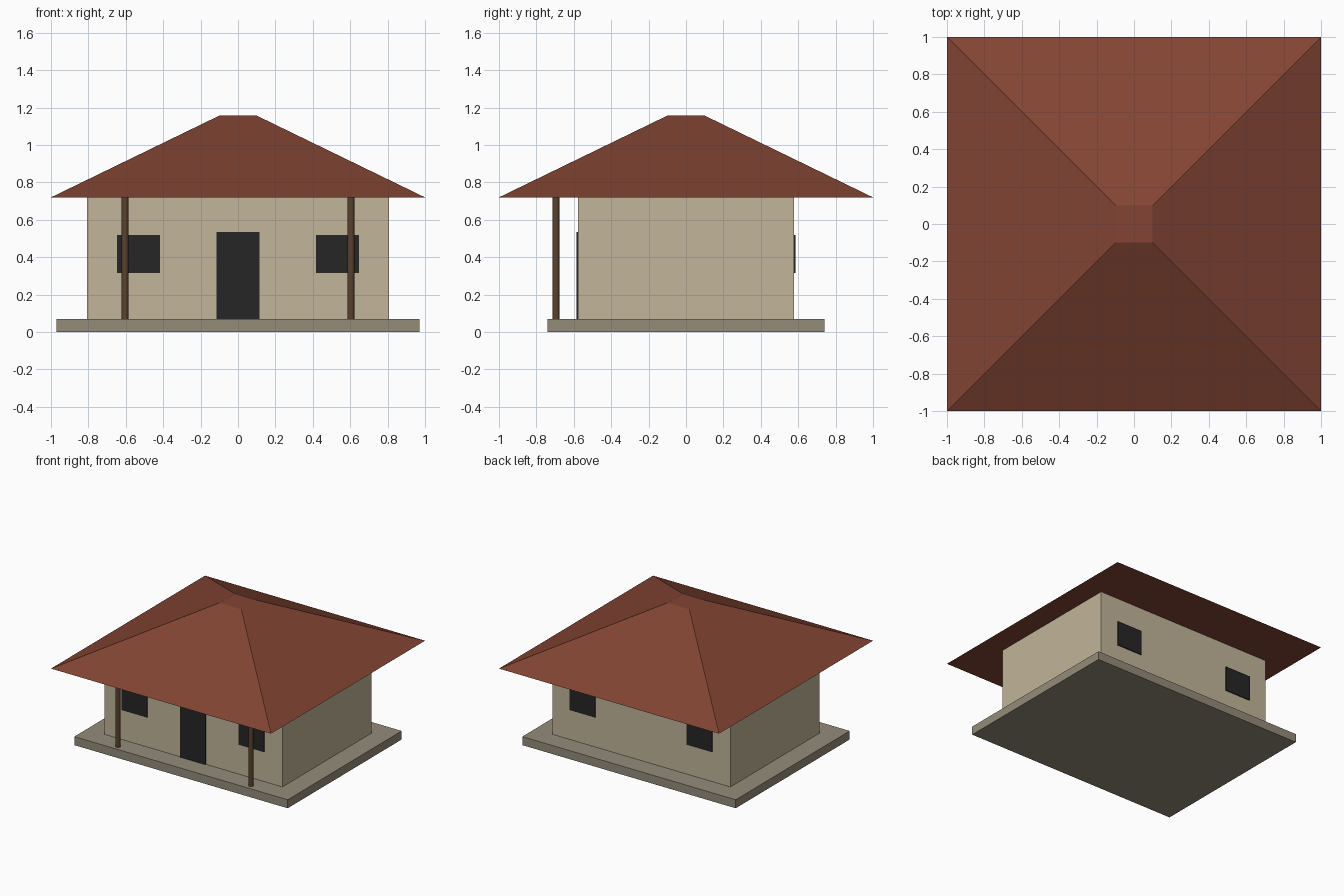
import bpy, bmesh

if "Cube" in bpy.data.objects:
    bpy.data.objects.remove(bpy.data.objects["Cube"])


def material(name, rgb):
    # sRGB 0-255 to linear diffuse colour
    lin = [(c / 255 / 12.92) if c < 11 else ((c / 255 + 0.055) / 1.055) ** 2.4 for c in rgb]
    m = bpy.data.materials.new(name)
    m.diffuse_color = (*lin, 1)
    m.use_nodes = True
    m.node_tree.nodes["Principled BSDF"].inputs["Base Color"].default_value = m.diffuse_color
    return m


STONE = material("grey stone", (148, 140, 122))
PLASTER = material("tan plaster", (194, 181, 153))
TILE = material("red roof tile", (130, 68, 51))
WOOD = material("brown wood", (92, 66, 46))
DARK = material("dark opening", (38, 38, 38))


def finish(bm, name, mat):
    mesh = bpy.data.meshes.new(name)
    bm.to_mesh(mesh)
    bm.free()
    mesh.materials.append(mat)
    ob = bpy.data.objects.new(name, mesh)
    bpy.context.collection.objects.link(ob)
    return ob


def box(name, lo, hi, mat, top_scale=1.0):
    bm = bmesh.new()
    bmesh.ops.create_cube(bm, size=1)
    for v in bm.verts:
        s = top_scale if v.co.z > 0 else 1.0
        for i in range(3):
            half = v.co[i] * (s if i < 2 else 1)
            v.co[i] = (lo[i] + hi[i]) / 2 + half * (hi[i] - lo[i])
    return finish(bm, name, mat)


# Plinth, walls and hipped roof with a small flat top
box("plinth", (-0.97, -0.74, 0), (0.97, 0.74, 0.07), STONE)
box("walls", (-0.808, -0.578, 0.07), (0.808, 0.578, 0.72), PLASTER)
box("roof", (-1, -1, 0.72), (1, 1, 1.157), TILE, top_scale=0.1)

# Door on the front
box("door", (-0.116, -0.586, 0.07), (0.116, -0.577, 0.535), DARK)

for sx, side in ((-1, "left"), (1, "right")):
    # Windows on front and back
    for sy, face in ((-1, "front"), (1, "back")):
        x, y = sx * 0.532, sy * 0.5815
        box(f"{face}_{side}_window", (x - 0.115, y - 0.0045, 0.315),
            (x + 0.115, y + 0.0045, 0.52), DARK)
    # Porch posts
    bpy.ops.mesh.primitive_cylinder_add(vertices=12, radius=0.0185, depth=0.65,
                                        location=(sx * 0.604, -0.695, 0.395))
    post = bpy.context.object
    post.name = f"{side}_porch_post"
    post.data.materials.append(WOOD)
    bpy.ops.object.shade_smooth_by_angle()
